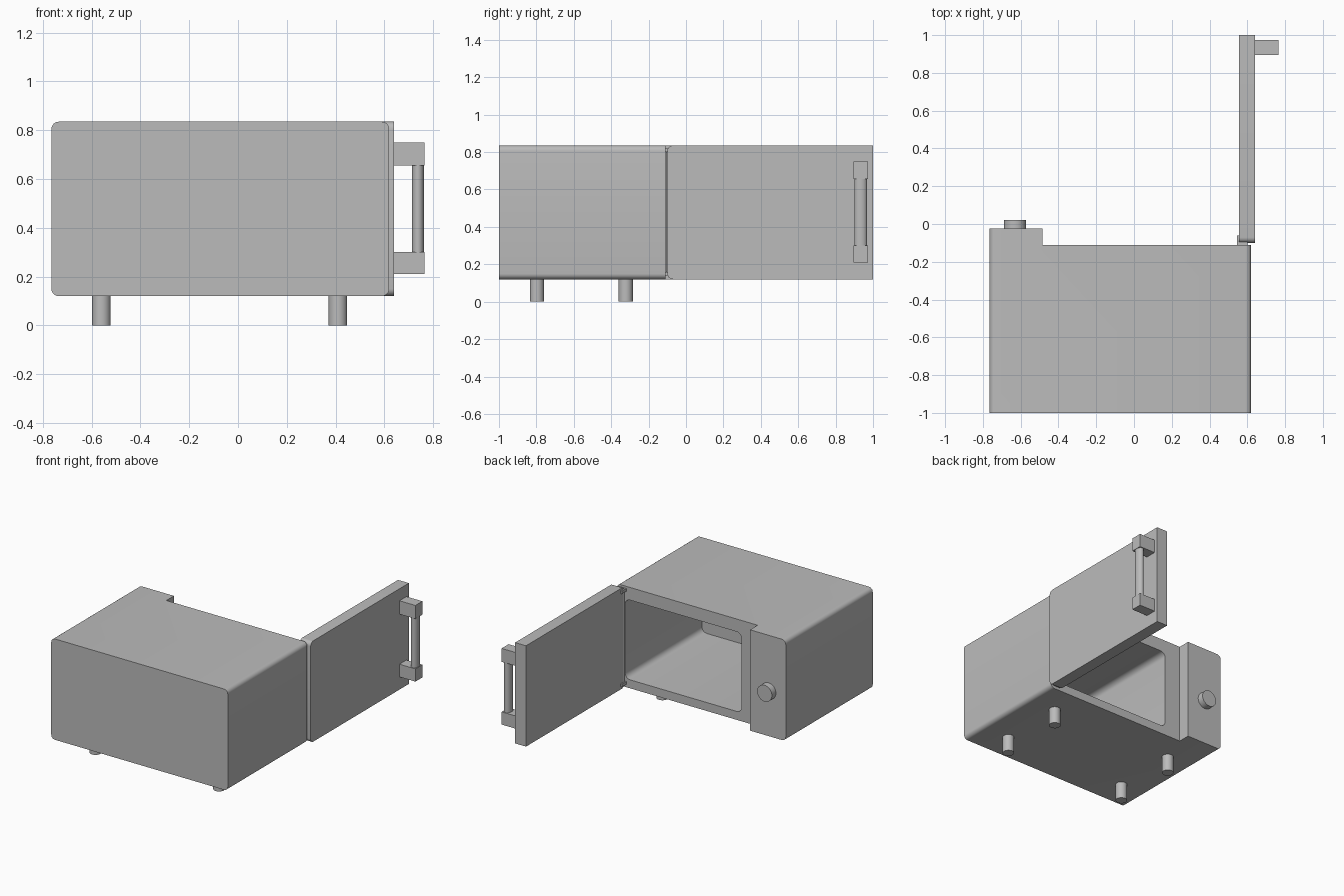
import bpy, bmesh, math

cube = bpy.data.objects.get("Cube")
if cube:
    bpy.data.objects.remove(cube, do_unlink=True)

grey = bpy.data.materials.new("light_grey")
grey.use_nodes = True
GREY = (0.5, 0.5, 0.5, 1)
grey.diffuse_color = GREY
grey.node_tree.nodes["Principled BSDF"].inputs["Base Color"].default_value = GREY


def smooth(ob):
    bpy.ops.object.select_all(action='DESELECT')
    ob.select_set(True)
    bpy.context.view_layer.objects.active = ob
    bpy.ops.object.shade_smooth_by_angle(angle=math.radians(35))


def prism(name, outline, z0, z1, radius=0, rounded=None):
    """Extrude an xy outline upward and round the edges picked by a rule."""
    bm = bmesh.new()
    face = bm.faces.new([bm.verts.new((x, y, z0)) for x, y in outline])
    up = bmesh.ops.extrude_face_region(bm, geom=[face])["geom"]
    for v in up:
        if isinstance(v, bmesh.types.BMVert):
            v.co.z = z1
    bmesh.ops.recalc_face_normals(bm, faces=bm.faces)
    if rounded:
        edges = [e for e in bm.edges if rounded(e.verts[0].co, e.verts[1].co)]
        bmesh.ops.bevel(bm, geom=edges, offset=radius, segments=6,
                        profile=0.5, affect='EDGES')
    mesh = bpy.data.meshes.new(name)
    bm.to_mesh(mesh)
    bm.free()
    ob = bpy.data.objects.new(name, mesh)
    bpy.context.collection.objects.link(ob)
    mesh.materials.append(grey)
    smooth(ob)
    return ob


def box(name, x0, x1, y0, y1, z0, z1, **kw):
    return prism(name, [(x0, y0), (x1, y0), (x1, y1), (x0, y1)], z0, z1, **kw)


def cylinder(name, loc, radius, depth, rot=(0, 0, 0), scale=(1, 1, 1)):
    bpy.ops.mesh.primitive_cylinder_add(vertices=32, radius=radius, depth=depth,
                                        location=loc, rotation=rot)
    ob = bpy.context.object
    ob.name = name
    ob.scale = scale
    ob.data.materials.append(grey)
    smooth(ob)
    return ob


def along_y(a, b):
    return abs(a.y - b.y) > 0.01


LEFT, RIGHT, STEP = 0.62, -0.765, -0.485
BACK, MOUTH, PANEL = -1.0, -0.11, -0.025
BOTTOM, TOP = 0.12, 0.835

# Housing with the raised control panel, hollowed by the cooking chamber
outline = [(RIGHT, BACK), (LEFT, BACK), (LEFT, MOUTH), (STEP, MOUTH),
           (STEP, PANEL), (RIGHT, PANEL)]
housing = prism("housing", outline, BOTTOM, TOP, radius=0.03,
                rounded=lambda a, b: along_y(a, b) and abs(a.x - STEP) > 0.01)
chamber = box("chamber_cutter", -0.36, 0.555, -0.97, 0.0, 0.18, 0.745,
              radius=0.04, rounded=along_y)
chamber.hide_render = True
cut = housing.modifiers.new("chamber", 'BOOLEAN')
cut.operation = 'DIFFERENCE'
cut.solver = 'EXACT'
cut.object = chamber
bpy.context.view_layer.objects.active = housing
bpy.ops.object.modifier_apply(modifier=cut.name)
bpy.data.objects.remove(chamber, do_unlink=True)
smooth(housing)

# Open door, rounded only at its hinged end
box("door", 0.555, 0.64, -0.1, 1.0, BOTTOM, TOP, radius=0.03,
    rounded=lambda a, b: abs(a.x - b.x) > 0.01 and a.y < 0)

# Hinge: a pin between two small plates
cylinder("hinge_pin", (0.565, -0.095, 0.478), 0.012, 0.66)
for name, z in (("lower_hinge", 0.14), ("upper_hinge", 0.8)):
    box(name, 0.545, 0.6, -0.115, -0.06, z, z + 0.02)

# Handle: two brackets holding a slightly flattened bar
for name, z0, z1 in (("lower_bracket", 0.21, 0.3), ("upper_bracket", 0.655, 0.75)):
    box(name, 0.64, 0.765, 0.895, 0.973, z0, z1)
cylinder("handle_bar", (0.738, 0.934, 0.478), 0.034, 0.4, scale=(0.74, 1, 1))

# Dial on the control panel
cylinder("dial", (-0.63, -0.005, 0.44), 0.058, 0.05, rot=(math.pi / 2, 0, 0))

# Feet
for side, x in (("right", -0.56), ("left", 0.41)):
    for end, y in (("front", -0.797), ("back", -0.322)):
        cylinder(f"{end}_{side}_foot", (x, y, 0.0625), 0.038, 0.125)
